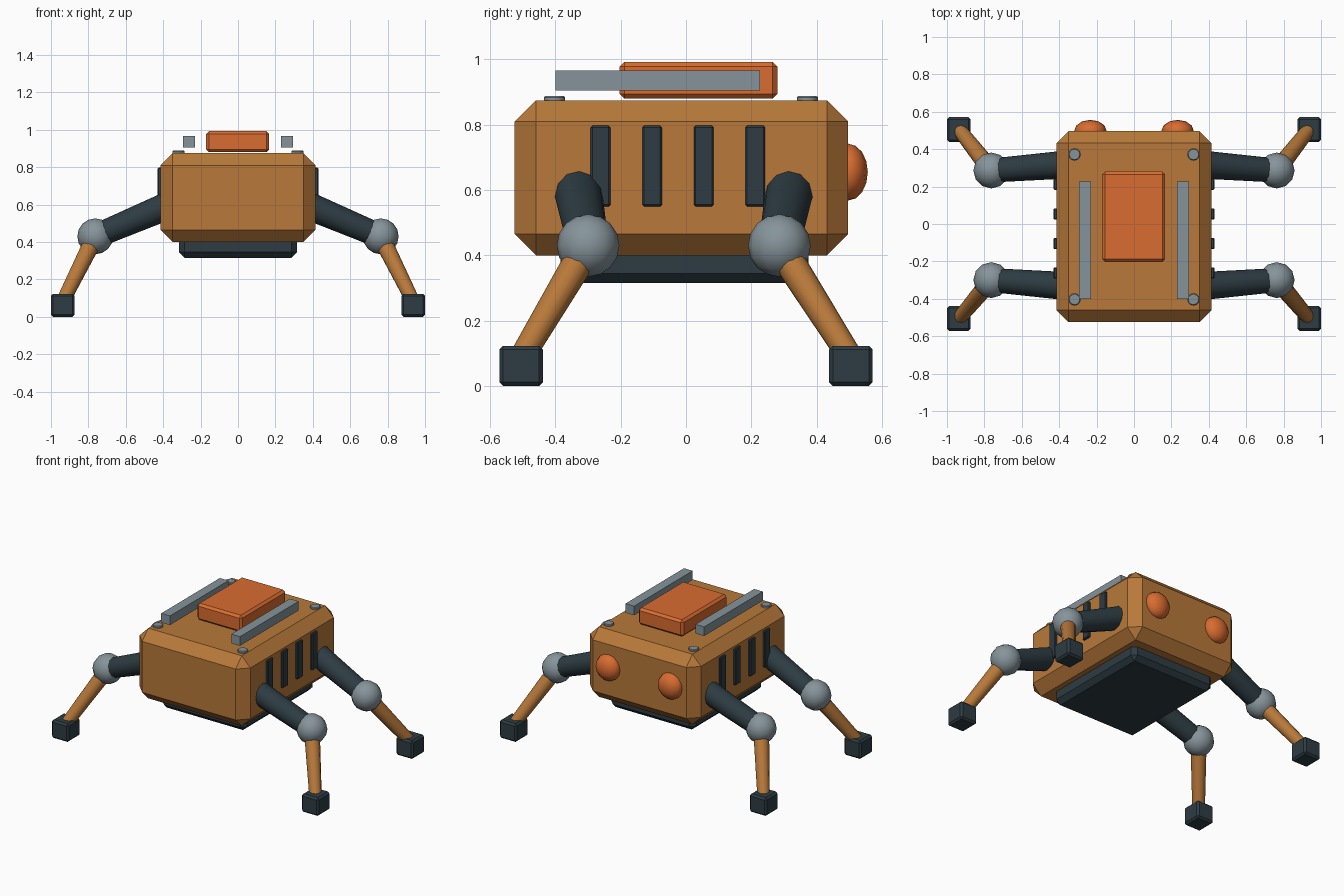
import bpy
import math
from mathutils import Vector

if "Cube" in bpy.data.objects:
    bpy.data.objects.remove(bpy.data.objects["Cube"])


def material(name, r, g, b):
    def lin(c):
        c /= 255
        return c / 12.92 if c <= 0.04045 else ((c + 0.055) / 1.055) ** 2.4
    m = bpy.data.materials.new(name)
    m.diffuse_color = (lin(r), lin(g), lin(b), 1)
    m.use_nodes = True
    m.node_tree.nodes["Principled BSDF"].inputs["Base Color"].default_value = m.diffuse_color
    return m


OCHRE = material("ochre_shell", 184, 121, 58)
ORANGE = material("orange_accent", 217, 108, 48)
DARK = material("dark_slate", 45, 60, 67)
GREY = material("steel_grey", 134, 148, 155)


def finish(name, mat, bevel=0, smooth=False):
    ob = bpy.context.object
    ob.name = name
    ob.data.materials.append(mat)
    if bevel:
        mod = ob.modifiers.new("chamfer", "BEVEL")
        mod.width = bevel
        mod.segments = 1
        mod.limit_method = 'ANGLE'
    if smooth:
        bpy.ops.object.shade_smooth_by_angle(angle=math.radians(42))
    return ob


def box(name, mat, x, y, z, bevel=0):
    """Box from (min, max) pairs."""
    spans = (x, y, z)
    bpy.ops.mesh.primitive_cube_add(size=1, location=[(a + b) / 2 for a, b in spans])
    ob = bpy.context.object
    for v in ob.data.vertices:
        v.co = [c * (b - a) for c, (a, b) in zip(v.co, spans)]
    return finish(name, mat, bevel)


def ball(name, mat, centre, radii, segments=12, rings=8):
    bpy.ops.mesh.primitive_uv_sphere_add(segments=segments, ring_count=rings,
                                         radius=1, location=centre)
    ob = bpy.context.object
    for v in ob.data.vertices:
        v.co = [c * r for c, r in zip(v.co, radii)]
    return finish(name, mat, smooth=True)


def rod(name, mat, start, end, r1, r2, sides=12, bevel=0):
    a, b = Vector(start), Vector(end)
    bpy.ops.mesh.primitive_cone_add(vertices=sides, radius1=r1, radius2=r2,
                                    depth=(b - a).length, location=(a + b) / 2)
    bpy.context.object.rotation_euler = (b - a).to_track_quat('Z', 'Y').to_euler()
    return finish(name, mat, bevel, smooth=True)


# Chamfered body and belly plate
box("body", OCHRE, (-0.415, 0.415), (-0.525, 0.497), (0.40, 0.875), 0.065)
box("belly_plate", DARK, (-0.315, 0.315), (-0.385, 0.375), (0.315, 0.45), 0.03)

# Top panel
box("top_panel", ORANGE, (-0.17, 0.167), (-0.203, 0.28), (0.88, 0.993), 0.015)

for side, s in (("right", 1), ("left", -1)):
    # Roof rail
    box(f"rail_{side}", GREY, tuple(sorted((s * 0.23, s * 0.295))),
        (-0.40, 0.227), (0.905, 0.967))

    # Side vent slats
    for i in range(4):
        y = -0.262 + i * 0.158
        box(f"vent_{side}_{i + 1}", DARK, tuple(sorted((s * 0.39, s * 0.43))),
            (y - 0.03, y + 0.03), (0.55, 0.797), 0.005)

    # Rear lamp
    ball(f"rear_lamp_{side}", ORANGE, (s * 0.233, 0.497, 0.655), (0.087, 0.06, 0.087))

    for end, e in (("front", -1), ("rear", 1)):
        tag = f"{end}_{side}"
        # Roof bolt
        by = -0.403 if e < 0 else 0.372
        rod(f"bolt_{tag}", GREY, (s * 0.318, by, 0.86), (s * 0.318, by, 0.888),
            0.032, 0.032, 12, 0.004)
        # Leg: upper tube, knee ball, lower tube, foot block
        knee = (s * 0.763, e * 0.293 - 0.007, 0.43)
        ankle = (s * 0.935, e * 0.505, 0.085)
        rod(f"upper_leg_{tag}", DARK, (s * 0.36, e * 0.325 - 0.007, 0.60), knee, 0.075, 0.064)
        ball(f"knee_{tag}", GREY, knee, (0.096, 0.096, 0.096))
        rod(f"lower_leg_{tag}", OCHRE, knee, ankle, 0.049, 0.038)
        box(f"foot_{tag}", DARK, tuple(sorted((s * 0.873, s * 1.0))),
            tuple(sorted((e * 0.438, e * 0.572))), (0.0, 0.123), 0.012)
